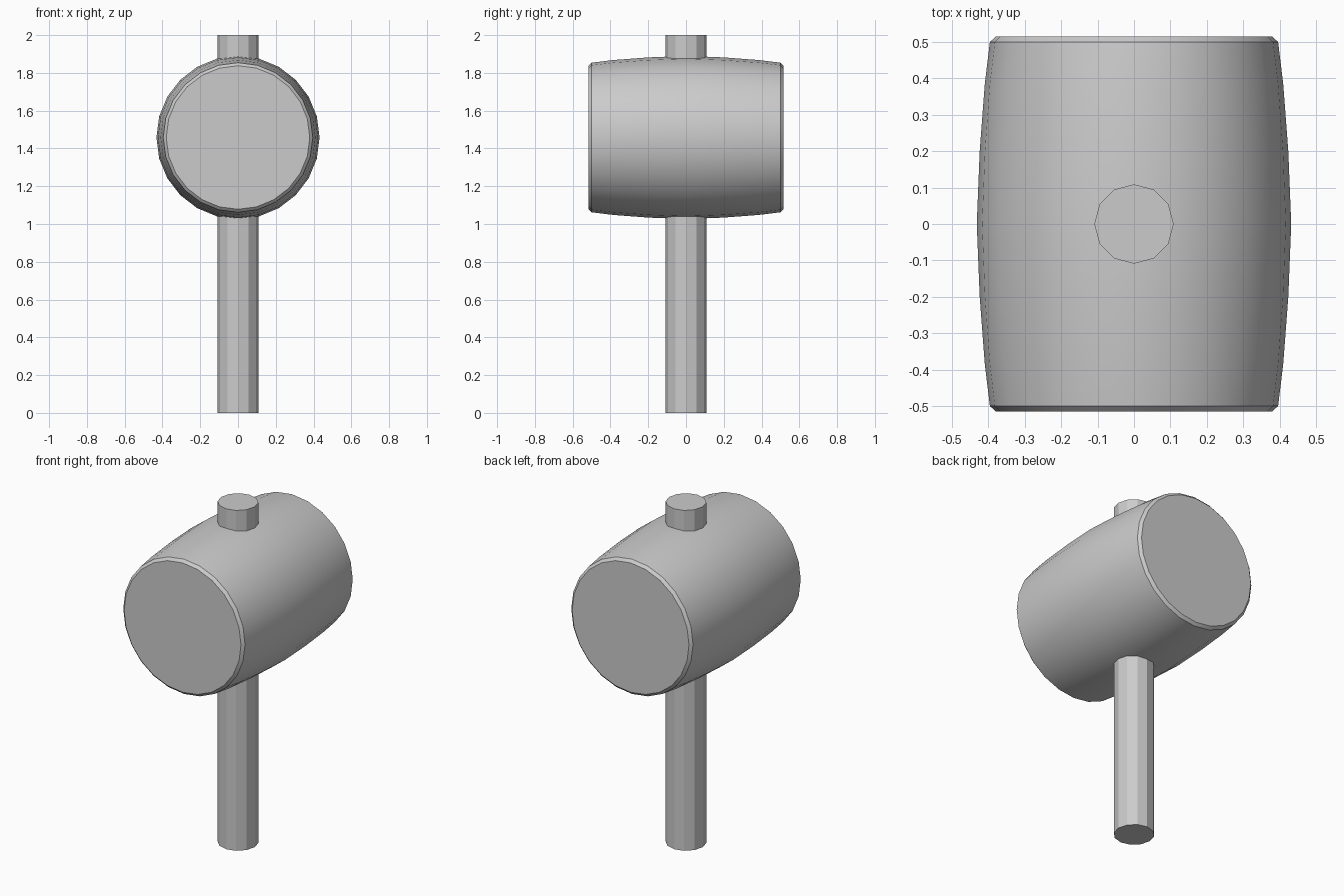
import bpy, bmesh, math

if "Cube" in bpy.data.objects:
    bpy.data.objects.remove(bpy.data.objects["Cube"])


def lathe(name, profile, sides, axis, centre_z=0.0):
    """Closed solid of revolution from (position along axis, radius) pairs."""
    bm = bmesh.new()
    rings = []
    for t, r in profile:
        ring = []
        for i in range(sides):
            a = 2 * math.pi * i / sides
            u, v = r * math.cos(a), r * math.sin(a)
            co = (u, v, t + centre_z) if axis == 'Z' else (u, t, v + centre_z)
            ring.append(bm.verts.new(co))
        rings.append(ring)
    for a, b in zip(rings, rings[1:]):
        for i in range(sides):
            j = (i + 1) % sides
            bm.faces.new((a[i], a[j], b[j], b[i]))
    bm.faces.new(rings[0])
    bm.faces.new(rings[-1])
    bmesh.ops.recalc_face_normals(bm, faces=bm.faces)
    mesh = bpy.data.meshes.new(name)
    bm.to_mesh(mesh)
    bm.free()
    obj = bpy.data.objects.new(name, mesh)
    bpy.context.collection.objects.link(obj)
    return obj


# Twelve-sided handle running right through the head
handle = lathe("handle", [(0, 0.109), (2, 0.109)], 12, 'Z')

# Barrel-shaped head with bevelled rims, mirrored about its middle
half = [(0.2, 0.424), (0.385, 0.41), (0.5, 0.396), (0.515, 0.38)]
profile = [(-y, r) for y, r in reversed(half)] + [(0, 0.432)] + half
head = lathe("head", profile, 24, 'Y', 1.458)

# Smooth barrel, crisp rims
bpy.ops.object.select_all(action='DESELECT')
head.select_set(True)
bpy.context.view_layer.objects.active = head
bpy.ops.object.shade_smooth_by_angle(angle=math.radians(25))
